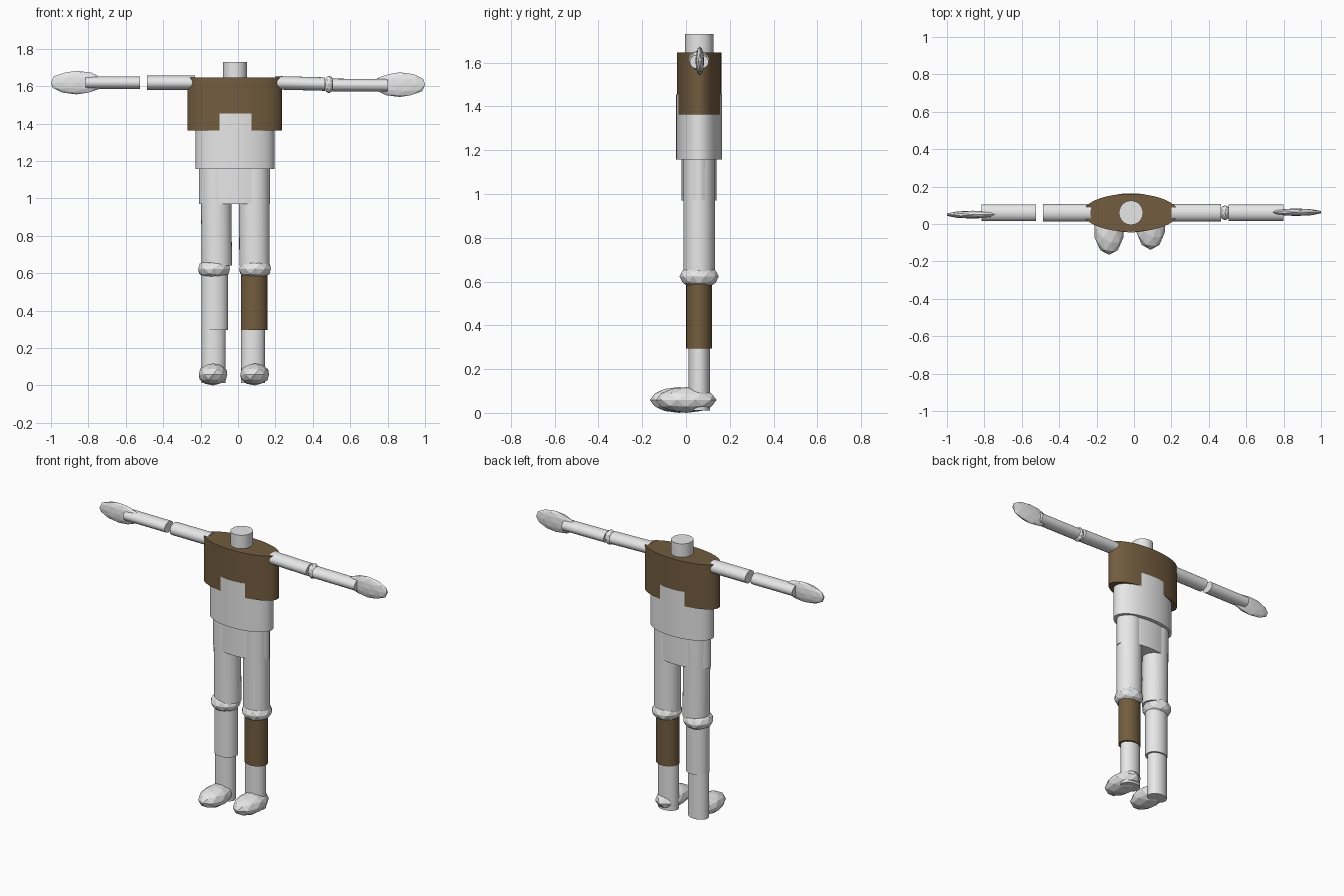
import bpy
import math
from mathutils import Vector

if "Cube" in bpy.data.objects:
    bpy.data.objects.remove(bpy.data.objects["Cube"])


def material(name, rgb):
    m = bpy.data.materials.new(name)
    m.diffuse_color = (*rgb, 1.0)
    m.use_nodes = True
    m.node_tree.nodes["Principled BSDF"].inputs["Base Color"].default_value = m.diffuse_color
    return m


GREY = material("light_grey", (0.8, 0.8, 0.8))
BROWN = material("brown", (0.17, 0.108, 0.05))
Y = 0.06  # depth of the body's centre line


def finish(name, mat):
    ob = bpy.context.object
    ob.name = name
    ob.data.materials.append(mat)
    return ob


def tube(name, start, end, rx, ry, mat=GREY, sides=32):
    """Elliptical cylinder between two points; rx, ry are its cross radii."""
    a, b = Vector(start), Vector(end)
    d = b - a
    bpy.ops.mesh.primitive_cylinder_add(vertices=sides, radius=1, depth=1)
    ob = finish(name, mat)
    for v in ob.data.vertices:
        v.co = (v.co.x * rx, v.co.y * ry, v.co.z * d.length)
    ob.location = (a + b) / 2
    ob.rotation_euler = (0, math.atan2(d.x, d.z), 0)
    bpy.ops.object.shade_smooth_by_angle(angle=math.radians(30))
    return ob


def blob(name, lo, hi):
    """Faceted ball fitted to a box."""
    bpy.ops.mesh.primitive_ico_sphere_add(subdivisions=2, radius=1)
    ob = finish(name, GREY)
    verts = ob.data.vertices
    size = [max(abs(v.co[i]) for v in verts) for i in range(3)]
    for v in verts:
        v.co = [(lo[i] + hi[i]) / 2 + v.co[i] / size[i] * (hi[i] - lo[i]) / 2
                for i in range(3)]
    return ob


# Trunk: the waist is slightly deeper than the chest and shows through it
tube("neck", (-0.016, Y, 1.60), (-0.016, Y, 1.73), 0.064, 0.065)
tube("chest", (-0.018, Y, 1.364), (-0.018, Y, 1.646), 0.253, 0.1015, BROWN, 64)
tube("waist", (-0.016, Y, 1.157), (-0.016, Y, 1.455), 0.21, 0.1046, GREY, 64)
tube("pelvis", (-0.018, Y, 0.97), (-0.018, Y, 1.20), 0.19, 0.08, GREY, 64)

# Legs: side, thigh top x, thigh bottom x, knee x, shin x, ankle x, shin colour
for side, top, low, knee, shin, ankle, mat in (
        ("right", -0.119, -0.113, -0.128, -0.124, -0.130, GREY),
        ("left", 0.086, 0.088, 0.091, 0.086, 0.080, BROWN)):
    tube(side + "_thigh", (top, Y, 1.18), (low, Y, 0.64), 0.081, 0.072)
    blob(side + "_knee", (knee - 0.085, Y - 0.09, 0.566),
         (knee + 0.085, Y + 0.09, 0.68))
    tube(side + "_shin", (shin, Y, 0.295), (shin, Y, 0.59), 0.071, 0.059, mat)
    tube(side + "_ankle", (ankle, Y, 0.012), (ankle, Y, 0.32), 0.064, 0.049)

# Feet
blob("right_foot", (-0.21, -0.165, 0.0), (-0.057, 0.10, 0.118))
blob("left_foot", (0.012, -0.138, 0.0), (0.166, 0.14, 0.118))

# Arms
tube("right_upper_arm", (-0.487, Y, 1.618), (-0.23, Y, 1.618), 0.038, 0.046)
tube("right_forearm", (-0.815, Y, 1.619), (-0.525, Y, 1.618), 0.034, 0.044)
tube("left_upper_arm", (0.20, Y, 1.618), (0.465, Y, 1.611), 0.036, 0.046)
tube("left_forearm", (0.505, Y, 1.606), (0.80, Y, 1.604), 0.034, 0.043)
blob("left_elbow", (0.46, 0.02, 1.562), (0.513, 0.10, 1.656))

# Hands
blob("right_hand", (-1.0, 0.029, 1.556), (-0.725, 0.071, 1.682))
blob("left_hand", (0.73, 0.043, 1.542), (1.0, 0.083, 1.674))
